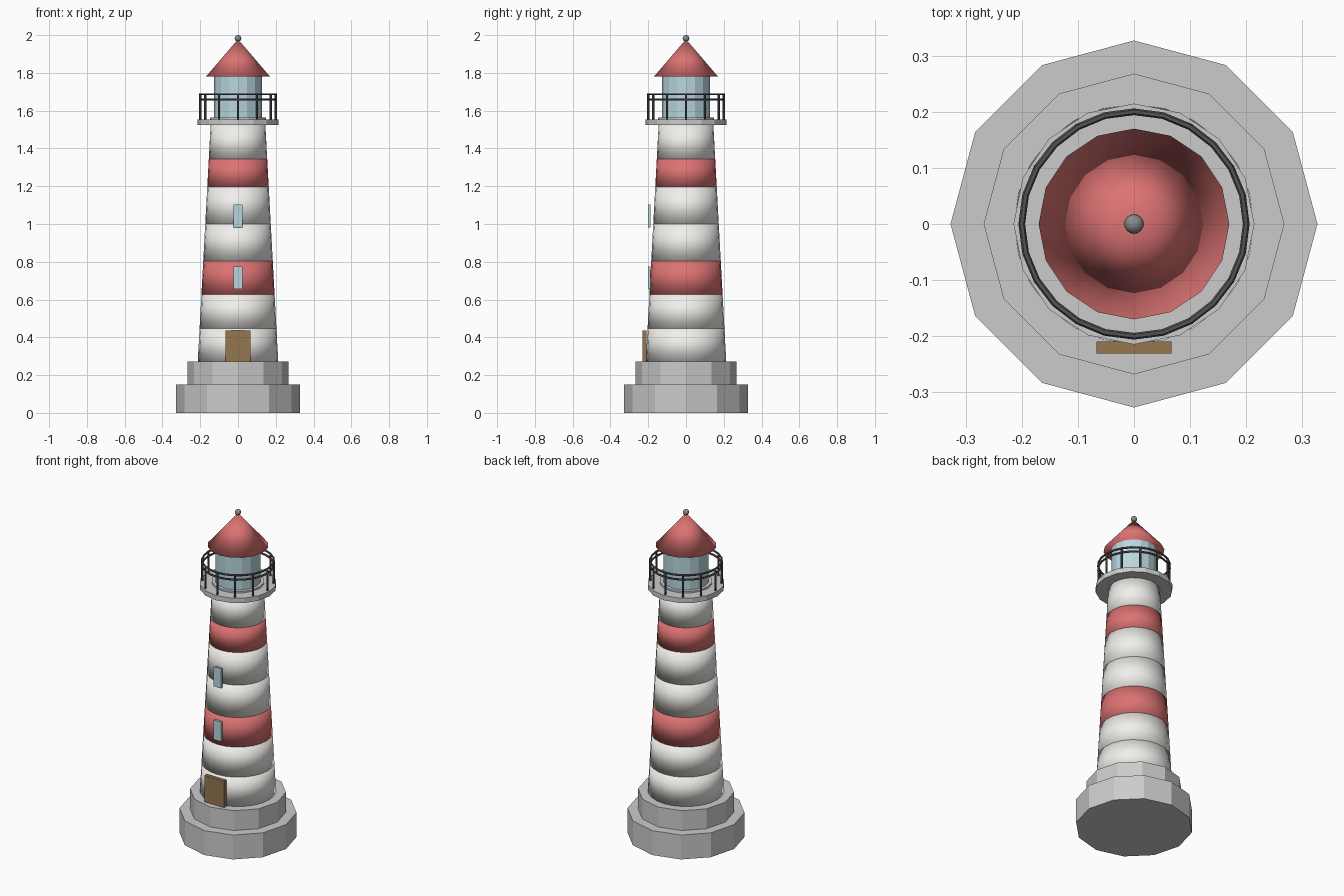
import bpy
import math

if "Cube" in bpy.data.objects:
    bpy.data.objects.remove(bpy.data.objects["Cube"])


def material(name, rgb):
    m = bpy.data.materials.new(name)
    m.diffuse_color = (*rgb, 1)
    m.use_nodes = True
    m.node_tree.nodes["Principled BSDF"].inputs["Base Color"].default_value = m.diffuse_color
    return m


RED = material("red_paint", (0.72, 0.17, 0.17))
WHITE = material("white_paint", (0.88, 0.87, 0.84))
GLASS = material("glass", (0.48, 0.68, 0.74))
WOOD = material("wood", (0.30, 0.18, 0.08))
IRON = material("iron", (0.09, 0.09, 0.10))


def finish(name, mat=None, smooth=False):
    ob = bpy.context.object
    ob.name = name
    if mat:
        ob.data.materials.append(mat)
    if smooth:
        bpy.ops.object.shade_smooth()
    return ob


def frustum(name, z0, z1, r0, r1, sides, mat=None, smooth=False, x=0, y=0):
    bpy.ops.mesh.primitive_cone_add(vertices=sides, radius1=r0, radius2=r1,
                                    depth=z1 - z0, location=(x, y, (z0 + z1) / 2))
    return finish(name, mat, smooth)


def box(name, lo, hi, mat):
    mid = [(a + b) / 2 for a, b in zip(lo, hi)]
    bpy.ops.mesh.primitive_cube_add(size=1, location=mid)
    bpy.context.object.scale = [b - a for a, b in zip(lo, hi)]
    bpy.ops.object.transform_apply(location=False, rotation=False, scale=True)
    return finish(name, mat)


# Stepped twelve-sided base
frustum("base_lower", 0, 0.15, 0.327, 0.327, 12)
frustum("base_upper", 0.15, 0.272, 0.268, 0.268, 12)

# Tapered tower made of painted bands with soft, rounded shading
levels = [0.272, 0.448, 0.628, 0.805, 1.0, 1.195, 1.343, 1.523]


def tower_radius(z):
    return 0.213 + (0.145 - 0.213) * (z - 0.272) / (1.523 - 0.272)


for i, (a, b) in enumerate(zip(levels, levels[1:])):
    frustum(f"tower_band_{i + 1}", a, b, tower_radius(a), tower_radius(b), 24,
            RED if i in (2, 5) else WHITE, True)

# Gallery floor, lantern curb and lantern room
frustum("gallery_floor", 1.523, 1.553, 0.2146, 0.2146, 16)
frustum("lantern_curb", 1.553, 1.563, 0.147, 0.147, 16)
frustum("lantern_room", 1.553, 1.78, 0.127, 0.127, 16, GLASS)

# Gallery railing: twelve posts and two rails
for i in range(12):
    t = math.radians(30 * i)
    frustum(f"rail_post_{i + 1}", 1.553, 1.69, 0.006, 0.006, 8, IRON,
            x=0.2 * math.sin(t), y=0.2 * math.cos(t))
for name, z in (("top_rail", 1.687), ("middle_rail", 1.66)):
    bpy.ops.mesh.primitive_torus_add(major_segments=24, minor_segments=6,
                                     major_radius=0.2, minor_radius=0.006,
                                     location=(0, 0, z))
    finish(name, IRON)

# Conical roof with a ball on top
frustum("roof", 1.78, 1.978, 0.17, 0, 16, RED, True)
bpy.ops.mesh.primitive_uv_sphere_add(segments=16, ring_count=10, radius=0.0175,
                                     location=(0, 0, 1.9825))
finish("roof_ball", material("ball_metal", (0.25, 0.26, 0.28)), True)

# Door and the two front windows
box("door", (-0.067, -0.231, 0.272), (0.067, -0.209, 0.435), WOOD)
for name, z in (("lower_window", 0.655), ("upper_window", 0.982)):
    box(name, (-0.025, -0.2, z), (0.025, -0.187, z + 0.12), GLASS)
